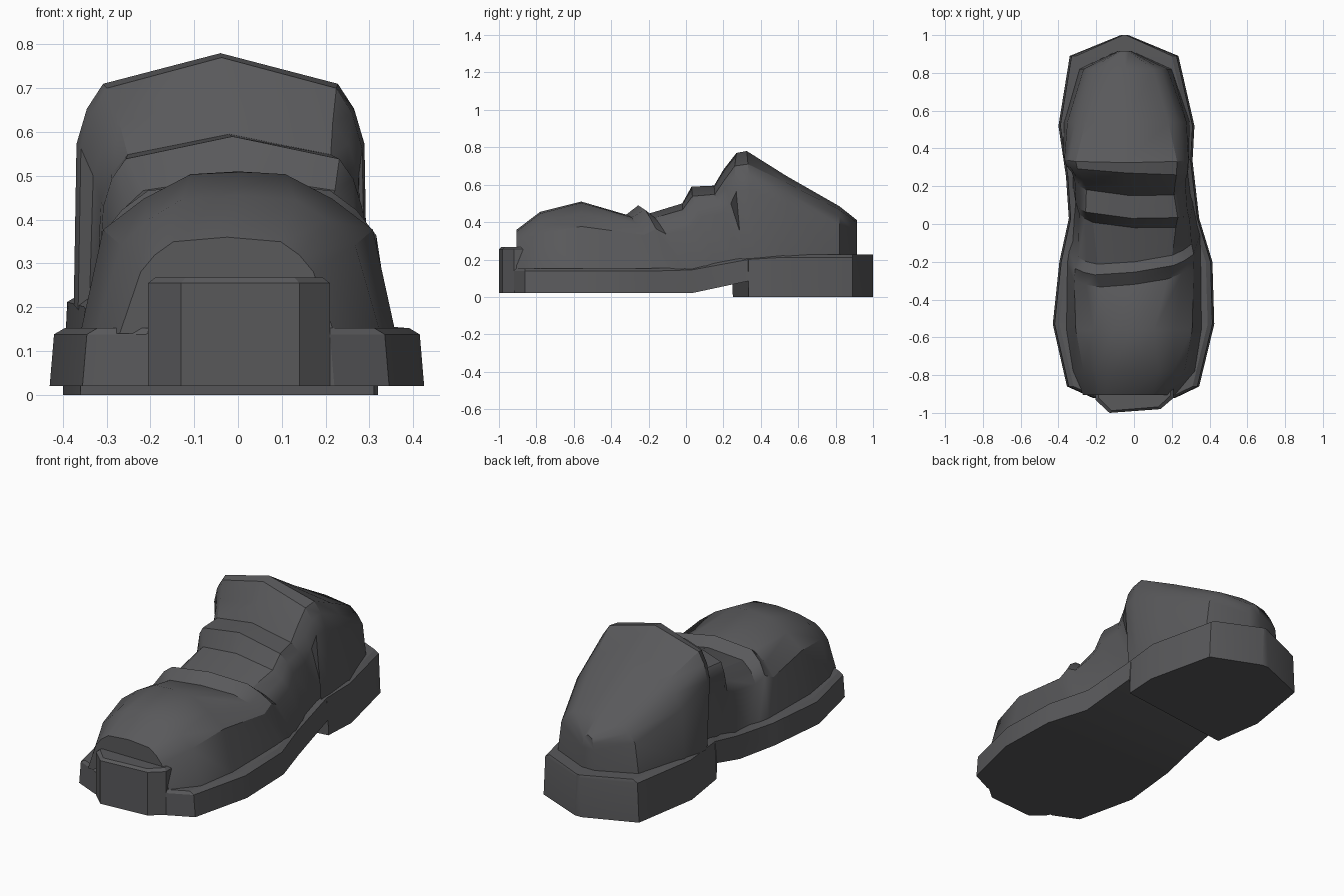
import bpy, bmesh, math

if "Cube" in bpy.data.objects:
    bpy.data.objects.remove(bpy.data.objects["Cube"])

dark = bpy.data.materials.new("charcoal rubber")
dark.diffuse_color = (0.1, 0.1, 0.105, 1)
dark.use_nodes = True
dark.node_tree.nodes["Principled BSDF"].inputs["Base Color"].default_value = dark.diffuse_color


def make(name, verts, faces, angle):
    me = bpy.data.meshes.new(name)
    me.from_pydata(verts, [], faces)
    bm = bmesh.new()
    bm.from_mesh(me)
    bmesh.ops.recalc_face_normals(bm, faces=bm.faces)
    bm.to_mesh(me)
    bm.free()
    me.materials.append(dark)
    ob = bpy.data.objects.new(name, me)
    bpy.context.collection.objects.link(ob)
    bpy.ops.object.select_all(action='DESELECT')
    ob.select_set(True)
    bpy.context.view_layer.objects.active = ob
    bpy.ops.object.shade_smooth_by_angle(angle=math.radians(angle))


def loft(name, rings, angle):
    """Skin closed rings of equal length and cap both ends."""
    n = len(rings[0])
    verts = [p for r in rings for p in r]
    faces = [(i * n + j, i * n + (j + 1) % n, (i + 1) * n + (j + 1) % n, (i + 1) * n + j)
             for i in range(len(rings) - 1) for j in range(n)]
    faces += [tuple(range(n)), tuple(range(len(verts) - n, len(verts)))]
    make(name, verts, faces, angle)


def ramp(y, y0, y1, v0, v1):
    return v0 + (v1 - v0) * max(0, min(1, (y - y0) / (y1 - y0)))


def sole_ring(y, l, r, zb, skew=0):
    """Slab section with a narrow sloping rim on top."""
    zt = ramp(y, 0, 0.35, 0.138, 0.212)
    rim = min(0.035, (r - l) * 0.3)
    ring = [(l, zb), (l + 0.01, zt), (l + rim, zt + 0.015),
            (r - rim, zt + 0.015), (r - 0.01, zt), (r, zb)]
    return [(x, y + skew * x, z) for x, z in ring]


# Sole: forefoot sections, stepped arch, then heel sections (y, left, right)
fore = [(-0.92, -0.22, 0.22), (-0.86, -0.355, 0.345), (-0.53, -0.43, 0.425),
        (-0.2, -0.395, 0.415), (0.03, -0.345, 0.345)]
heel = [(0.52, -0.4, 0.32), (0.89, -0.34, 0.235), (1.0, -0.07, -0.03)]
arch = [sole_ring(0.295 + dy, -0.36, 0.31, z, 0.127) for dy, z in ((-0.001, 0.085), (0.001, 0))]
loft("sole", [sole_ring(*s, 0.02) for s in fore] + arch + [sole_ring(*s, 0) for s in heel], 25)


def upper_ring(y, l, r, zt, c):
    """Arched section; c is how far out the flat crown reaches."""
    zb = ramp(y, 0, 0.35, 0.14, 0.21)
    mid, half = (l + r) / 2, (r - l) / 2
    a, b = 0.985 - 0.15 * abs(y - 0.3), 0.64      # side bulge
    d = 1 - 0.19 * c * c                          # crown drop
    # Creases lean back at the sides and run slightly askew
    lean = 0.16 if -0.4 < y < 0.22 else 0.05 if 0.22 < y < 0.4 else 0
    slant = 0.12 if -0.4 < y < -0.1 else -0.06 if -0.1 < y < 0.3 else 0
    e, f = (a + c) / 2 + 0.02, (b + d) / 2 + 0.02
    right = [(c, d), (e, f), (a, b), (1, 0)]
    ring = [(-t, h) for t, h in reversed(right)] + [(0, 1)] + right
    return [(mid + half * t, y + lean * (1 - h) + slant * half * t, zb + (zt - zb) * h)
            for t, h in ring]


# Upper: y, left x, right x, top z, crown reach
upper = [(-0.905, -0.27, 0.22, 0.36, 0.5),
         (-0.78, -0.325, 0.325, 0.455, 0.4),
         (-0.56, -0.36, 0.36, 0.51, 0.3),
         (-0.32, -0.355, 0.355, 0.44, 0.5),
         (-0.255, -0.345, 0.35, 0.49, 0.6),
         (-0.2, -0.325, 0.335, 0.445, 0.6),
         (-0.02, -0.31, 0.315, 0.5, 0.7),
         (0.03, -0.325, 0.3, 0.59, 0.78),
         (0.15, -0.325, 0.285, 0.595, 0.76),
         (0.2, -0.34, 0.285, 0.68, 0.78),
         (0.27, -0.365, 0.29, 0.77, 0.8),
         (0.325, -0.375, 0.295, 0.78, 0.8),
         (0.54, -0.37, 0.295, 0.645, 0.66),
         (0.82, -0.29, 0.2, 0.485, 0.6),
         (0.915, -0.09, -0.01, 0.41, 0.6)]
loft("upper", [upper_ring(*s) for s in upper], 32)

# Toe bumper: plan outline extruded up, with a chamfered top edge
plan = [(-0.205, -0.87), (-0.205, -0.93), (-0.13, -1.0),
        (0.14, -0.98), (0.21, -0.92), (0.21, -0.87)]
loft("toe_bumper", [[(x * s, y + dy, z) for x, y in plan]
                    for s, dy, z in ((1, 0, 0.02), (1, 0, 0.255), (0.92, 0.012, 0.268))], 25)
